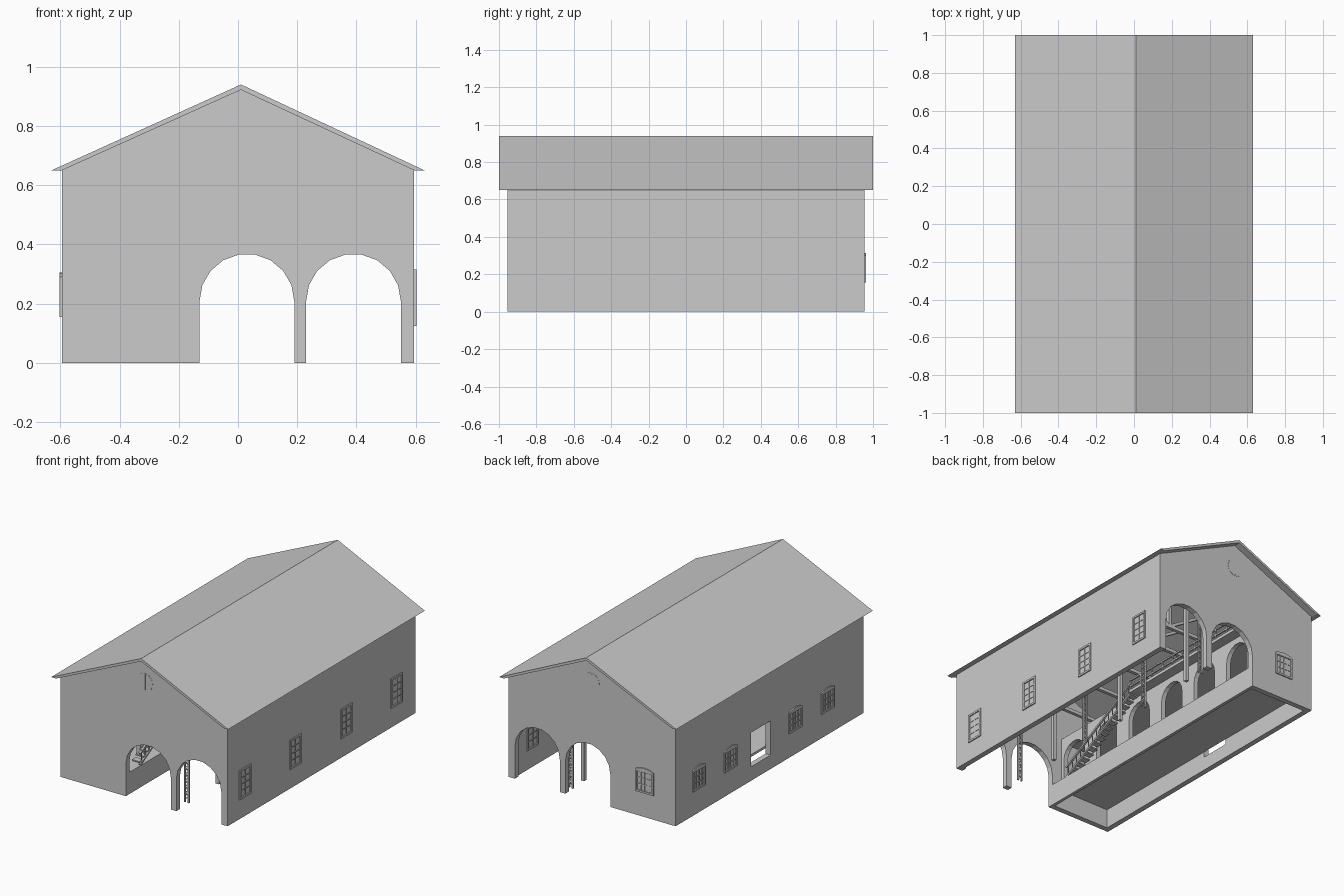
import bpy, bmesh, math
from mathutils import Matrix, Vector

cube = bpy.data.objects.get("Cube")
if cube:
    bpy.data.objects.remove(cube)

grey = bpy.data.materials.new("plain_grey")
grey.use_nodes = True
COLOUR = (0.6, 0.6, 0.6, 1)
grey.diffuse_color = COLOUR
grey.node_tree.nodes["Principled BSDF"].inputs["Base Color"].default_value = COLOUR

HX, HY, T = 0.595, 0.955, 0.035      # wall half sizes and thickness
EAVE, RIDGE_X = 0.65, 0.01
DECK, EDGE, LOFT = 0.14, -0.13, 0.46  # platform top, platform edge, loft floor


def finish(name, bm, matrix=None):
    if matrix:
        bm.transform(matrix)
    bmesh.ops.recalc_face_normals(bm, faces=bm.faces)
    mesh = bpy.data.meshes.new(name)
    bm.to_mesh(mesh)
    bm.free()
    mesh.materials.append(grey)
    ob = bpy.data.objects.new(name, mesh)
    bpy.context.collection.objects.link(ob)
    return ob


def box(bm, lo, hi):
    lo, hi = Vector(lo), Vector(hi)
    m = Matrix.Translation((lo + hi) / 2) @ Matrix.Diagonal((*(hi - lo), 1))
    bmesh.ops.create_cube(bm, size=1, matrix=m)


def beam(bm, a, b, w):
    a, b = Vector(a), Vector(b)
    d = b - a
    m = Matrix.Translation((a + b) / 2) @ d.to_track_quat('Z', 'Y').to_matrix().to_4x4()
    bmesh.ops.create_cube(bm, size=1, matrix=m @ Matrix.Diagonal((w, w, d.length, 1)))


def prism(bm, outline, lo, hi, axis):
    """Extrude a (u, z) outline along x or y."""
    place = (lambda u, z: (lo, u, z)) if axis == 'x' else (lambda u, z: (u, lo, z))
    face = bm.faces.new([bm.verts.new(place(u, z)) for u, z in outline])
    new = bmesh.ops.extrude_face_region(bm, geom=[face])["geom"]
    step = Vector((hi - lo, 0, 0) if axis == 'x' else (0, hi - lo, 0))
    bmesh.ops.translate(bm, vec=step, verts=[v for v in new if isinstance(v, bmesh.types.BMVert)])


def arch(u0, u1, base, top, n=9):
    r, c = (u1 - u0) / 2, (u0 + u1) / 2
    spring = top - r
    curve = [(c - r * math.cos(math.pi * i / n), spring + r * math.sin(math.pi * i / n))
             for i in range(n + 1)]
    return [(u0, base)] + curve + [(u1, base)]


# Gable walls with two arched gateways
gable = ([(-HX, 0)] + arch(EDGE, 0.19, 0, 0.368) + arch(0.23, 0.55, 0, 0.368)
         + [(HX, 0), (HX, EAVE), (RIDGE_X, 0.922), (-HX, EAVE)])
for name, y in (("front_gable", -HY), ("back_gable", HY - T)):
    bm = bmesh.new()
    prism(bm, gable, y, y + T, 'y')
    finish(name, bm)

# Long walls, one with a doorway
inner = HY - T
bm = bmesh.new()
box(bm, (HX - T, -inner, 0), (HX, inner, EAVE))
finish("left_wall", bm)
D0, D1, DZ0, DZ1 = -0.01, 0.19, 0.09, 0.31
bm = bmesh.new()
for y0, y1, z0, z1 in ((-inner, D0, 0, EAVE), (D1, inner, 0, EAVE),
                       (D0, D1, 0, DZ0), (D0, D1, DZ1, EAVE)):
    box(bm, (-HX, y0, z0), (-HX + T, y1, z1))
finish("right_wall", bm)

# Roof
bm = bmesh.new()
prism(bm, [(-0.63, EAVE), (RIDGE_X, 0.94), (0.63, EAVE),
           (HX, EAVE), (RIDGE_X, 0.922), (-HX, EAVE)], -1, 1, 'y')
finish("roof", bm)


# Windows: frame and glazing bars seen on both wall faces
def window(name, w, z0, z1, cols, rows, arched, place):
    bm = bmesh.new()
    h, f, b = w / 2, 0.012, 0.003
    rise = 0.015 if arched else 0
    for y0, y1 in ((-0.007, 0), (T, T + 0.007)):
        box(bm, (-h, y0, z0), (-h + f, y1, z1))
        box(bm, (h - f, y0, z0), (h, y1, z1))
        box(bm, (-h, y0, z0), (h, y1, z0 + f))
        xs = [-h + w * i / 6 for i in range(7)]
        crown = [(x, z1 + rise * (1 - (x / h) ** 2)) for x in xs]
        prism(bm, crown + [(h, z1 - f), (-h, z1 - f)], y0, y1, 'y')
        m0, m1 = y0 + 0.002, y1 - 0.002
        for i in range(1, cols):
            x = -h + f + (w - 2 * f) * i / cols
            box(bm, (x - b, m0, z0), (x + b, m1, z1))
        for i in range(1, rows):
            z = z0 + f + (z1 - z0 - 2 * f) * i / rows
            box(bm, (-h, m0, z - b), (h, m1, z + b))
    x, y, turn = place
    finish(name, bm, Matrix.Translation((x, y, 0)) @ Matrix.Rotation(math.radians(turn), 4, 'Z'))


for i, y in enumerate((-0.78, -0.27, 0.25, 0.76)):
    window(f"left_window_{i}", 0.115, 0.125, 0.315, 2, 4, False, (HX, y, 90))
for i, y in enumerate((-0.59, -0.26, 0.4, 0.72)):
    window(f"right_window_{i}", 0.13, 0.155, 0.29, 4, 3, True, (-HX, y, -90))
window("back_window", 0.13, 0.155, 0.3, 4, 3, True, (-0.375, HY, 180))

# Round gable vents with a centre bar
for name, y in (("front_vent", -HY), ("back_vent", HY)):
    bm = bmesh.new()
    m = Matrix.Translation((0.005, y, 0.77)) @ Matrix.Rotation(math.pi / 2, 4, 'X')
    bmesh.ops.create_cone(bm, segments=20, radius1=0.057, radius2=0.057, depth=0.002,
                          cap_ends=True, matrix=m)
    box(bm, (0, y - 0.003, 0.72), (0.01, y + 0.003, 0.82))
    finish(name, bm)

# Raised platform, open underneath, and loft floor above it
bm = bmesh.new()
box(bm, (-HX + T, -inner, DECK - 0.015), (EDGE - 0.02, inner, DECK))
box(bm, (EDGE - 0.02, -inner, 0), (EDGE, inner, DECK))
finish("platform", bm)
bm = bmesh.new()
box(bm, (-HX + T, -inner, LOFT), (-0.2, inner, LOFT + 0.02))
box(bm, (-0.2, -0.2, LOFT), (EDGE, inner, LOFT + 0.02))
finish("loft_floor", bm)

# Arcade between platform and rooms
outline = [(-inner, DECK)]
for i in range(6):
    c = -0.8 + 0.305 * i
    outline += arch(c - 0.095, c + 0.095, DECK, 0.42)
outline += [(inner, DECK), (inner, LOFT), (-inner, LOFT)]
bm = bmesh.new()
prism(bm, outline, -0.23, -0.2, 'x')
finish("arcade", bm)

# Stair from platform to loft
bm = bmesh.new()
STEPS = 16
for i in range(STEPS):
    y, z = -0.8 + 0.6 * i / STEPS, DECK + (LOFT - DECK) * (i + 1) / STEPS
    box(bm, (-0.195, y, z - 0.008), (-0.14, y + 0.04, z))
    beam(bm, (-0.14, y + 0.02, z), (-0.14, y + 0.02, z + 0.07), 0.005)
for rise in (0, 0.07):
    beam(bm, (-0.14, -0.8, DECK + rise), (-0.14, -0.2, LOFT + rise), 0.012)
finish("stair", bm)

# Loft railing
bm = bmesh.new()
for z in (0.51, 0.55):
    beam(bm, (EDGE - 0.01, -0.2, z), (EDGE - 0.01, inner, z), 0.01)
for i in range(12):
    y = -0.2 + 0.1 * i
    beam(bm, (EDGE - 0.01, y, LOFT), (EDGE - 0.01, y, 0.55), 0.008)
finish("loft_railing", bm)

# Hall columns: lattice and plain in turn
TIE = 0.62
lattice_y, plain_y = (-0.82, -0.21, 0.34, 0.87), (-0.5, 0.12, 0.74)
for i, y in enumerate(lattice_y):
    bm = bmesh.new()
    for x in (0.197, 0.223):
        beam(bm, (x, y, 0), (x, y, TIE), 0.01)
    for k in range(15):
        z = 0.02 + 0.04 * k
        beam(bm, (0.197, y, z), (0.223, y, z + 0.02), 0.006)
        beam(bm, (0.223, y, z + 0.02), (0.197, y, z + 0.04), 0.006)
    finish(f"lattice_column_{i}", bm)
for i, y in enumerate(plain_y):
    bm = bmesh.new()
    box(bm, (0.199, y - 0.011, 0), (0.221, y + 0.011, TIE))
    finish(f"plain_column_{i}", bm)

# Roof trusses and the long beam they rest on
bm = bmesh.new()
box(bm, (0.195, -inner, TIE - 0.025), (0.225, inner, TIE))
for y in lattice_y + plain_y:
    beam(bm, (-0.56, y, TIE + 0.01), (0.56, y, TIE + 0.01), 0.022)
    beam(bm, (RIDGE_X, y, TIE), (RIDGE_X, y, 0.91), 0.02)
    for s in (-1, 1):
        beam(bm, (RIDGE_X, y, TIE + 0.01), (RIDGE_X + s * 0.26, y, 0.79), 0.018)
    beam(bm, (0.21, y, 0.5), (0.33, y, TIE), 0.015)
    beam(bm, (0.21, y, 0.5), (0.09, y, TIE), 0.015)
finish("trusses", bm)
